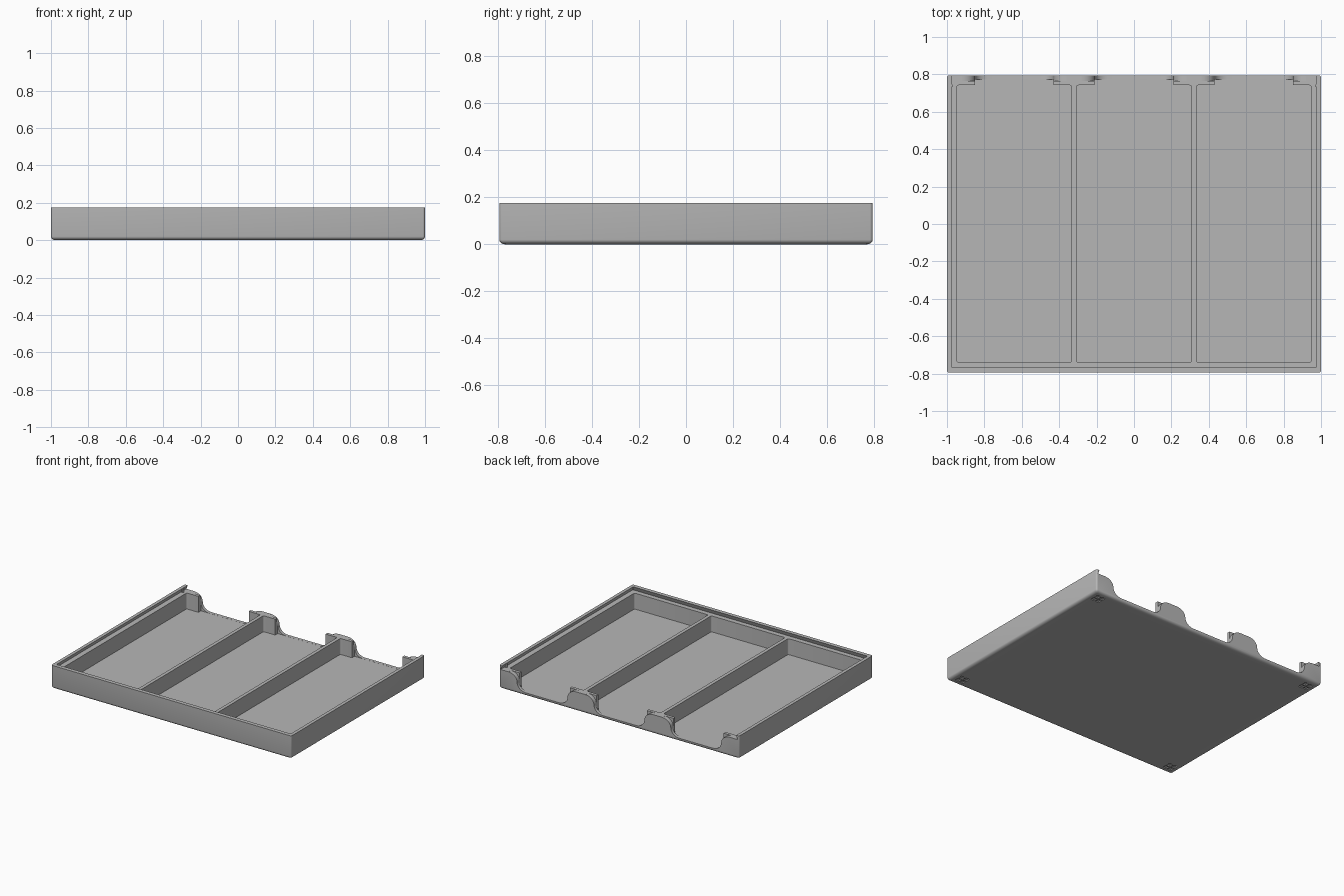
import bpy, bmesh, math

old = bpy.data.objects.get("Cube")
if old:
    bpy.data.objects.remove(old, do_unlink=True)

HX, HY, HZ = 1.0, 0.795, 0.175      # outer half sizes and height
FLOOR, LEDGE = 0.025, 0.145         # inside floor and lid ledge heights
PITCH = 0.64                        # spacing of compartments

grey = bpy.data.materials.new("plain_grey")
grey.use_nodes = True
colour = (0.47, 0.47, 0.47, 1)
grey.diffuse_color = colour
grey.node_tree.nodes["Principled BSDF"].inputs["Base Color"].default_value = colour


def make(name, bm):
    bmesh.ops.recalc_face_normals(bm, faces=bm.faces)
    mesh = bpy.data.meshes.new(name)
    bm.to_mesh(mesh)
    bm.free()
    mesh.materials.append(grey)
    obj = bpy.data.objects.new(name, mesh)
    bpy.context.collection.objects.link(obj)
    return obj


def loft(name, rings):
    """Closed solid through point rings of equal length."""
    bm = bmesh.new()
    loops = [[bm.verts.new(p) for p in ring] for ring in rings]
    n = len(loops[0])
    for a, b in zip(loops, loops[1:]):
        for i in range(n):
            j = (i + 1) % n
            bm.faces.new((a[i], a[j], b[j], b[i]))
    bm.faces.new(loops[0])
    bm.faces.new(loops[-1])
    return make(name, bm)


def rounded(x0, x1, y0, y1, r, z, seg=4):
    """Rounded rectangle ring at height z."""
    pts = []
    corners = [(x1 - r, y1 - r), (x0 + r, y1 - r), (x0 + r, y0 + r), (x1 - r, y0 + r)]
    for k, (cx, cy) in enumerate(corners):
        for i in range(seg + 1):
            a = math.pi / 2 * (k + i / seg)
            pts.append((cx + r * math.cos(a), cy + r * math.sin(a), z))
    return pts


def block(name, x0, x1, y0, y1, z0, z1, r=0.0):
    if r:
        return loft(name, [rounded(x0, x1, y0, y1, r, z) for z in (z0, z1)])
    return loft(name, [[(x0, y0, z), (x1, y0, z), (x1, y1, z), (x0, y1, z)] for z in (z0, z1)])


def cut(target, cutter):
    cutter.hide_render = True
    mod = target.modifiers.new("cut", 'BOOLEAN')
    mod.operation = 'DIFFERENCE'
    mod.solver = 'EXACT'
    mod.object = cutter
    bpy.context.view_layer.update()
    deps = bpy.context.evaluated_depsgraph_get()
    mesh = bpy.data.meshes.new_from_object(target.evaluated_get(deps))
    target.modifiers.clear()
    target.data = mesh
    bpy.data.objects.remove(cutter, do_unlink=True)


# Tray body with rounded bottom edge
rings = []
for i in range(6):
    a = math.pi / 2 * i / 5
    inset = 0.025 * (1 - math.sin(a))
    rings.append(rounded(-HX + inset, HX - inset, -HY + inset, HY - inset,
                         0.012, 0.02 * (1 - math.cos(a))))
rings.append(rounded(-HX, HX, -HY, HY, 0.012, HZ))
tray = loft("tray", rings)

# Undercut lid groove, open at the back
groove = []
for z, w, y in ((LEDGE, 0.987, -0.777), (0.18, 0.973, -0.763)):
    groove.append([(-w, y, z), (w, y, z), (w, 1, z), (-w, 1, z)])
cut(tray, loft("groove_cutter", groove))

# Compartments, back recess and curved finger scoops
for k in (-1, 0, 1):
    cx = k * PITCH
    half = 0.307
    cut(tray, block("compartment_cutter", cx - half, cx + half, -0.74, 0.742, FLOOR, 0.25, 0.01))
    cut(tray, block("recess_cutter", cx - 0.21, cx + 0.21, 0.7, 0.772, FLOOR, 0.25))
    mid = (FLOOR + LEDGE) / 2
    rz = (LEDGE - FLOOR) / 2 - 0.0005
    side = []
    for i in range(9):
        a = math.pi / 2 * i / 8
        side.append((0.14 + 0.07 * math.sin(a), mid - rz * math.cos(a)))
    for i in range(1, 9):
        a = math.pi / 2 * i / 8
        side.append((0.28 - 0.07 * math.cos(a), mid + rz * math.sin(a)))
    side.append((0.28, 0.25))
    outline = side + [(-x, z) for x, z in reversed(side)]
    cut(tray, loft("scoop_cutter", [[(cx + x, y, z) for x, z in outline] for y in (0.765, 0.9)]))

# Small four-part pockets under each corner
for sx in (-1, 1):
    for sy in (-1, 1):
        for dx in (-0.02, 0.02):
            for dy in (-0.02, 0.02):
                x, y = sx * (HX - 0.075) + dx, sy * (HY - 0.075) + dy
                cut(tray, block("pocket_cutter", x - 0.015, x + 0.015,
                                y - 0.015, y + 0.015, -0.02, 0.008))

# Lid catches on the groove walls
parts = [tray]
for sx, label in ((-1, "right"), (1, "left")):
    ring = [(sx * 0.979 + 0.01 * math.cos(i * math.pi / 6),
             0.74 + 0.01 * math.sin(i * math.pi / 6)) for i in range(12)]
    parts.append(loft(label + "_lid_catch", [[(x, y, z) for x, y in ring] for z in (LEDGE, 0.17)]))

bpy.ops.object.select_all(action='DESELECT')
for obj in parts:
    obj.select_set(True)
bpy.context.view_layer.objects.active = tray
bpy.ops.object.shade_smooth_by_angle(angle=math.radians(30))
